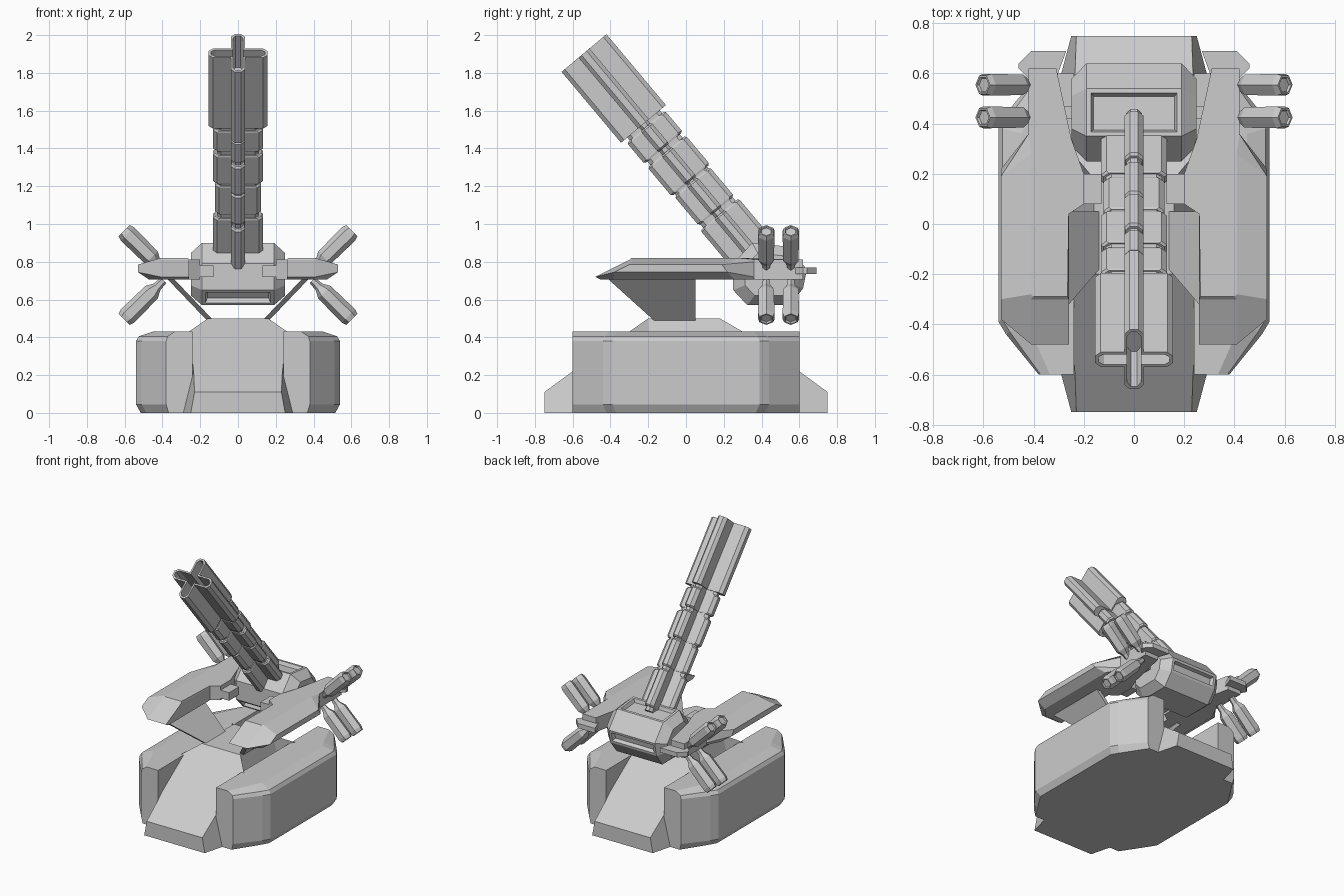
import bpy, bmesh, math
from mathutils import Vector

if "Cube" in bpy.data.objects:
    bpy.data.objects.remove(bpy.data.objects["Cube"])


def loft(name, rings, mirror=False, recess=()):
    """Skin a list of equal-length closed rings and cap both ends."""
    bm = bmesh.new()
    vs = [[bm.verts.new(p) for p in r] for r in rings]
    n = len(rings[0])
    for a, b in zip(vs, vs[1:]):
        for i in range(n):
            j = (i + 1) % n
            bm.faces.new((a[i], a[j], b[j], b[i]))
    bm.faces.new(vs[0])
    bm.faces.new(vs[-1])
    bmesh.ops.recalc_face_normals(bm, faces=bm.faces)
    # recessed panels on the faces that best match the given directions
    for d in recess:
        bm.normal_update()
        f = max(bm.faces, key=lambda f: f.normal.dot(Vector(d).normalized()))
        bmesh.ops.inset_region(bm, faces=[f], thickness=0.025)
        bmesh.ops.inset_region(bm, faces=[f], thickness=0.015, depth=-0.025)
    me = bpy.data.meshes.new(name)
    bm.to_mesh(me)
    bm.free()
    ob = bpy.data.objects.new(name, me)
    bpy.context.collection.objects.link(ob)
    if mirror:
        ob.modifiers.new("mirror", 'MIRROR')
    return ob


def prism(name, pts, z0, z1, mirror=True):
    return loft(name, [[(x, y, z) for x, y in pts] for z in (z0, z1)], mirror)


# Central hull: cross-sections along y, (y, half width low, half width high, height)
hull = [(-0.75, .25, .23, .11), (-0.6, .29, .235, .22), (-0.3, .30, .26, .43),
        (-0.2, .30, .16, .50), (0.18, .30, .16, .50), (0.3, .30, .26, .43),
        (0.6, .29, .235, .22), (0.75, .25, .23, .11)]
loft("hull", [[(-a, y, 0), (a, y, 0), (b, y, h), (-b, y, h)] for y, a, b, h in hull])


# Side pods with bevelled outer rim
def pod_ring(x, yc, ye, z):
    half = [(.24, -ye), (.38 - (.54 - x) * .5, -ye), (x - .03, -yc - .05), (x, -yc)]
    return [(a, b, z) for a, b in half + [(a, -b) for a, b in reversed(half)]]


loft("side_pod", [pod_ring(.515, .37, .6, 0), pod_ring(.54, .39, .6, .045),
                  pod_ring(.54, .39, .6, .38), pod_ring(.525, .38, .6, .405),
                  pod_ring(.45, .36, .6, .43)], True)

# Slanted struts carrying the arms
strut = [(-0.17, .145, .49), (0.05, .145, .49), (0.05, .36, .715), (-0.42, .36, .715)]
loft("arm_strut", [[(x + d, y, z) for y, x, z in strut] for d in (-.015, .02)], True)

# Side arms: plan outlines from underside to the flat top
arm_tail = [(.42, .36), (.42, .62), (.31, .62), (.25, .34), (.20, .20), (.20, .08), (.26, .04)]


def arm_ring(front, zs, tail_z):
    return [(x, y, z) for (x, y), z in zip(front, zs)] + [(x, y, tail_z) for x, y in arm_tail]


edge = [(.26, -.48), (.41, -.48), (.53, -.38), (.53, .22)]
loft("side_arm", [
    arm_ring([(.26, -.45), (.40, -.45), (.47, -.38), (.47, .26)], [.705] * 4, .705),
    arm_ring(edge, [.72, .72, .745, .745], .72),
    arm_ring([(.26, -.30), (.41, -.30), (.53, -.30), (.53, .19)], [.81, .81, .785, .785], .80),
    arm_ring([(.265, -.29), (.40, -.29), (.41, -.28), (.41, .28)], [.82] * 4, .812)], True)
prism("arm_tab", [(.13, .08), (.24, .08), (.24, .2), (.13, .2)], .72, .78)
prism("turret_axle", [(.2, .42), (.34, .42), (.34, .47), (.2, .47)], .72, .78)
prism("arm_tail_fin", [(.27, .69), (.41, .69), (.46, .64), (.46, .62), (.42, .58), (.31, .58)],
      .735, .77)

# Launcher tubes: hexagonal, two pairs in an X on each side
tube = [(.04, .02), (.09, .025), (.13, .047), (.31, .05), (.335, .042), (.335, .034), (.325, .03)]
for row, y in (("front", .425), ("rear", .555)):
    for lev, sz in (("upper", 1), ("lower", -1)):
        u = Vector((.71, 0, .70 * sz))
        v = Vector((-u.z, 0, u.x))
        o = Vector((.365, y, .73))
        loft(f"launcher_{row}_{lev}",
             [[o + u * t + r * (math.sin(a) * Vector((0, 1, 0)) + math.cos(a) * v)
               for a in (k * math.pi / 3 for k in range(6))] for t, r in tube], True)

# Turret head: chamfered octagonal block with recessed panels
octo = [(.25, .65), (.325, .57), (.55, .57), (.62, .66), (.64, .76), (.54, .88),
        (.35, .90), (.25, .79)]


def head_ring(x, s):
    return [(x, .445 + (y - .445) * s, .73 + (z - .73) * s) for y, z in octo]


loft("turret_head", [head_ring(-.25, .68), head_ring(-.19, 1), head_ring(.19, 1),
                     head_ring(.25, .68)],
     recess=[(0, -.7, -.7), (0, .1, 1), (0, .9, -.2)])

# Gun: plus-shaped cross-section swept along an axis raised 50 degrees
axis = Vector((0, .643, -.766))
up = Vector((0, .766, .643))
side = Vector((1, 0, 0))
muzzle_end = Vector((0, -.54, 1.905))


def plus(s, R, w):
    arm = [(w, w), (w, R - .022), (w * .45, R), (-w * .45, R), (-w, R - .022)]
    out = []
    for k in range(4):
        for a, b in arm:
            for _ in range(k):
                a, b = -b, a
            out.append(muzzle_end + axis * s + side * a + up * b)
    return out


loft("gun_muzzle", [plus(.22, .142, .027), plus(0, .142, .027), plus(0, .155, .038),
                    plus(.49, .155, .038)])
loft("gun_core", [plus(.4, .112, .03), plus(1.42, .112, .03)])
for i, (a, b, r) in enumerate([(.51, .655, .132), (.68, .88, .132),
                               (.89, 1.09, .122), (1.115, 1.39, .132)]):
    c = .01
    loft(f"gun_sleeve_{i + 1}", [plus(a, r - c, .034), plus(a + c, r, .037),
                                 plus(b - c, r, .037), plus(b, r - c, .034)])
